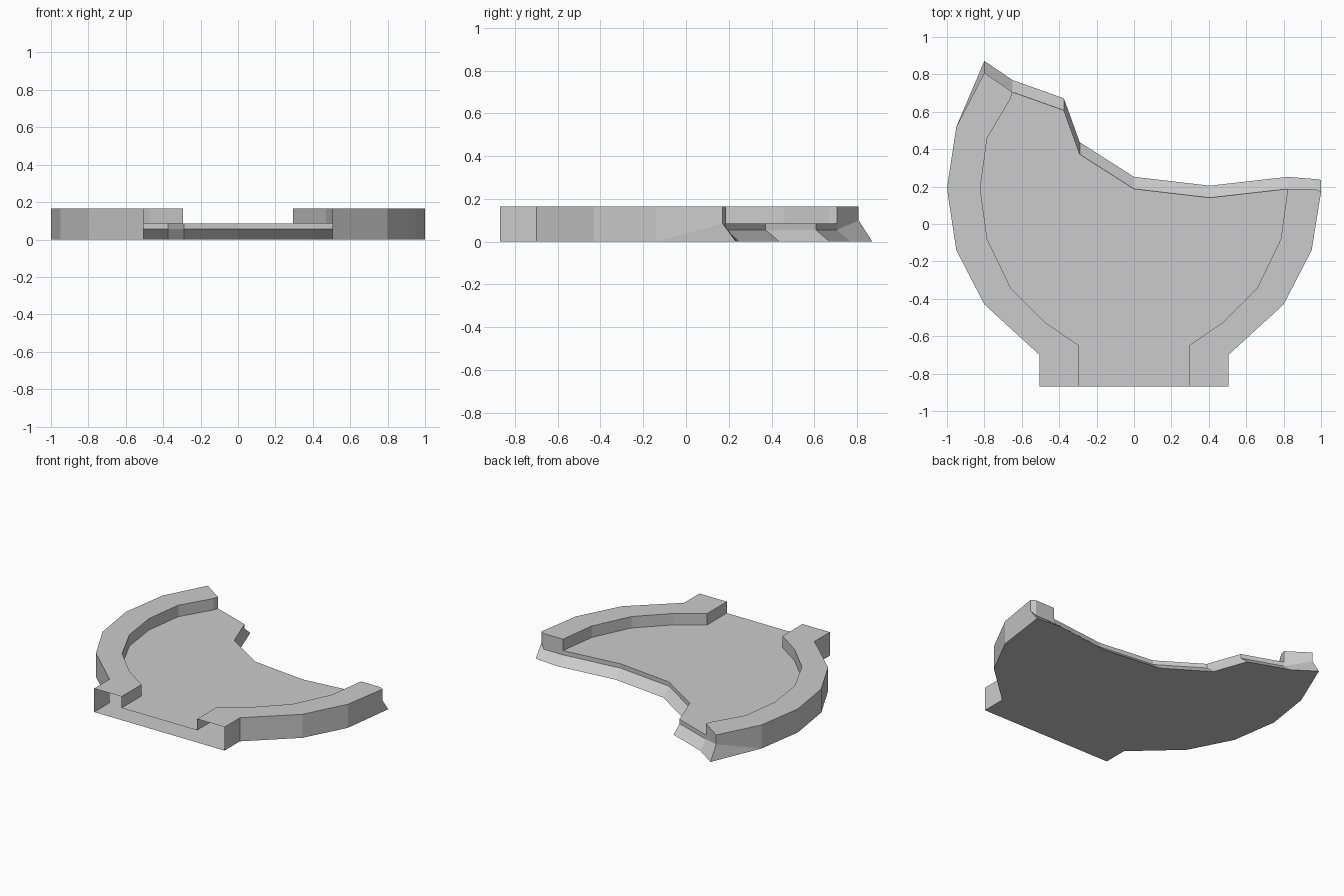
import bpy, bmesh

if "Cube" in bpy.data.objects:
    bpy.data.objects.remove(bpy.data.objects["Cube"])

H_MID, H_FLOOR, H_RIM = 0.055, 0.085, 0.165

# Plan profiles, front to back (right side; the left is mirrored)
outer = [(.505, -.87), (.505, -.70), (.80, -.43), (.95, -.14)]
inner = [(.293, -.87), (.293, -.65), (.47, -.53), (.66, -.34), (.785, -.08), (.822, .19)]
# Broken back edge at ground level, left to right
edge = [(-.80, .872), (-.65, .77), (-.375, .672), (-.29, .437), (0, .252),
        (.405, .205), (.822, .252), (.97, .24), (1.0, .235)]


def mirror(pts):
    return [(-x, y) for x, y in pts]


def at(pts, z):
    return [(x, y, z) for x, y in pts]


bm = bmesh.new()


def face(pts):
    return bm.faces.new([bm.verts.new(p) for p in pts])


def strip(a, b):
    for i in range(len(a) - 1):
        face([a[i], a[i + 1], b[i + 1], b[i]])


back = [(x, y - .064) for x, y in edge]
back[7] = (.97, .188)
outer_l = mirror(outer) + [(-1, .19), (-.95, .52)]
inner_l = mirror(inner) + [(-.785, .46), (-.66, .67), back[1]]
inner_r = inner[:-1] + [back[6]]

# Underside
bottom = face(at(outer_l + edge + outer[::-1], 0))

# Sloped broken edge and the small upright step above it
mid = at(back, H_MID)
mid[0] = (*back[0], .10)
mid[-1] = (*back[-1], H_FLOOR)
strip(at(edge, 0), mid)
strip(mid[1:7], at(back[1:7], H_FLOOR))

# Floor
face(at(inner_l + back[2:6] + inner_r[::-1], H_FLOOR))

# Raised rims: outer wall, inner wall, top and broken end
for out, inn, tip, tip_mid, ends in (
        (outer_l, inner_l, edge[0], mid[0], [0, 1]),
        (outer, inner_r, edge[-1], mid[-1], [6, 7, 8])):
    strip(at(out, 0), at(out, H_RIM))
    low, high = (*out[-1], 0), (*out[-1], H_RIM)
    tip_top = (tip_mid[0], tip_mid[1], H_RIM)
    face([low, (*tip, 0), tip_mid])
    face([low, tip_mid, high])
    face([high, tip_mid, tip_top])
    strip(at(inn, H_FLOOR), at(inn, H_RIM))
    end_pts = [back[i] for i in ends]
    if ends[0] == 0:
        ring = out + end_pts[:1] + inn[::-1]
    else:
        ring = out + end_pts[:0:-1] + inn[::-1]
    face(at(ring, H_RIM))
    strip([mid[i] for i in ends], at(end_pts, H_RIM))

# Weld the panels; the front stays open
bmesh.ops.remove_doubles(bm, verts=bm.verts[:], dist=.0005)
bmesh.ops.recalc_face_normals(bm, faces=bm.faces[:])
bm.normal_update()
if bottom.is_valid and bottom.normal.z > 0:
    bmesh.ops.reverse_faces(bm, faces=bm.faces[:])
mesh = bpy.data.meshes.new("broken_tray")
bm.to_mesh(mesh)
bm.free()
bpy.context.collection.objects.link(bpy.data.objects.new("broken_tray", mesh))
